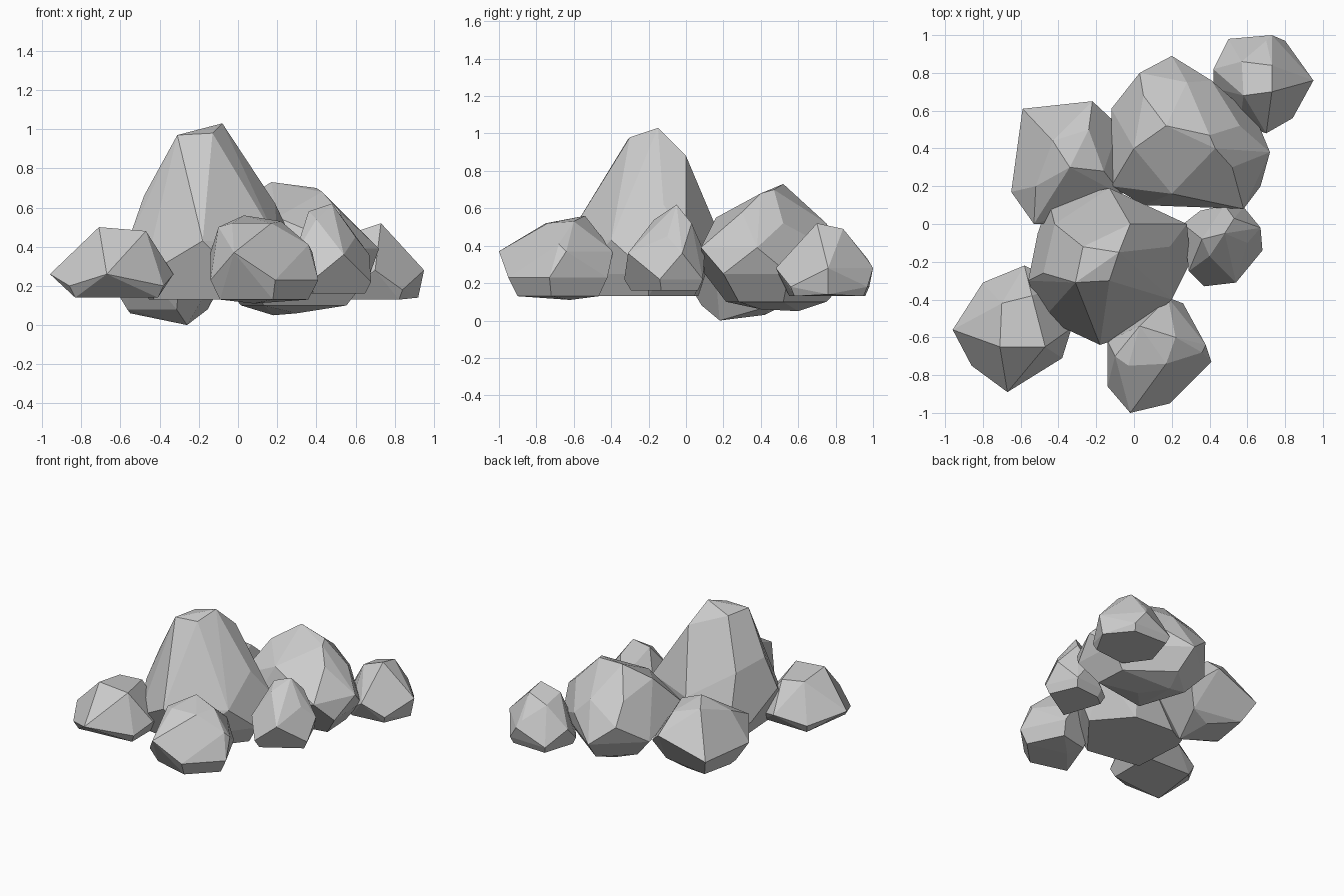
import bpy, bmesh, math


def rock(name, outline, mid, base, crown):
    """Faceted boulder: widest outline (zigzag heights), shrunken base ring, crown points."""
    n = len(outline)
    cx = sum(p[0] for p in outline) / n
    cy = sum(p[1] for p in outline) / n
    z, dz = mid
    scale, bz = base
    bm = bmesh.new()
    for i, (x, y) in enumerate(outline):
        bm.verts.new((x, y, z + (dz if i % 2 else -dz)))
        if i % 2 == 0:
            bm.verts.new((cx + (x - cx) * scale, cy + (y - cy) * scale, bz))
    for p in crown:
        bm.verts.new(p)
    hull = bmesh.ops.convex_hull(bm, input=bm.verts)
    junk = {g for g in hull["geom_interior"] + hull["geom_unused"]
            if isinstance(g, bmesh.types.BMVert)}
    bmesh.ops.delete(bm, geom=list(junk), context='VERTS')
    # merge nearly coplanar triangles into broad facets
    bmesh.ops.dissolve_limit(bm, angle_limit=math.radians(7), verts=bm.verts, edges=bm.edges)
    bmesh.ops.recalc_face_normals(bm, faces=bm.faces)
    me = bpy.data.meshes.new(name)
    bm.to_mesh(me)
    bm.free()
    ob = bpy.data.objects.new(name, me)
    bpy.context.collection.objects.link(ob)


# Tall central peak
rock("peak_rock",
     [(-.45, .12), (-.13, .19), (.05, .09), (.28, 0), (.30, -.20), (.20, -.40),
      (0, -.58), (-.18, -.64), (-.48, -.50), (-.56, -.30), (-.51, -.05)],
     (.34, .09), (.85, .13),
     [(-.08, -.15, 1.03), (-.13, -.30, .98), (-.31, -.31, .97), (-.27, -.12, .97),
      (-.02, 0, .88), (-.48, -.26, .66), (-.24, -.51, .64), (.03, -.42, .60),
      (.19, -.12, .62), (-.14, .08, .67), (-.42, 0, .62)])

# Broad boulder behind right
rock("back_boulder",
     [(.20, .89), (.03, .80), (-.12, .61), (-.12, .20), (.05, .10), (.58, .08),
      (.67, .20), (.72, .38), (.65, .55), (.41, .76)],
     (.32, .07), (.68, .10),
     [(.17, .52, .73), (.40, .47, .70), (.43, .40, .68), (.20, .16, .55),
      (0, .40, .62), (.52, .30, .58), (.28, .75, .52), (.05, .68, .54),
      (.56, .52, .52), (.18, .60, .05), (.30, .40, .06)])

# Boulder behind left, the lowest one
rock("left_boulder",
     [(-.59, .61), (-.22, .65), (-.08, .52), (-.06, .15), (-.30, 0), (-.53, 0),
      (-.65, .17)],
     (.28, .06), (.72, .08),
     [(-.34, .30, .55), (-.43, .44, .52), (-.24, .50, .47), (-.16, .28, .47),
      (-.52, .20, .44), (-.26, .18, 0), (-.30, .42, .03), (-.55, .25, .06)])

# Front left rock
rock("front_left_rock",
     [(-.86, -.75), (-.96, -.56), (-.80, -.31), (-.58, -.22), (-.38, -.32),
      (-.33, -.55), (-.38, -.71), (-.67, -.89)],
     (.23, .03), (.88, .14),
     [(-.71, -.65, .50), (-.47, -.65, .48), (-.70, -.42, .47), (-.54, -.38, .46),
      (-.88, -.58, .34)])

# Front rock
rock("front_rock",
     [(.19, -.95), (-.02, -1), (-.14, -.86), (-.14, -.62), (0, -.48), (.18, -.39),
      (.26, -.42), (.38, -.64), (.41, -.73)],
     (.30, .07), (.82, .13),
     [(-.10, -.70, .50), (.03, -.54, .56), (.22, -.60, .53), (.17, -.74, .52),
      (-.03, -.75, .52), (.36, -.68, .41), (.08, -.62, .11)])

# Small pointed rock on the right
rock("right_rock",
     [(.35, .07), (.48, .10), (.58, .09), (.67, -.02), (.68, -.14), (.54, -.31),
      (.37, -.33), (.29, -.25), (.26, 0)],
     (.29, .07), (.85, .16),
     [(.48, -.05, .62), (.36, -.08, .58), (.40, -.17, .54), (.53, .03, .52),
      (.60, -.10, .45)])

# Far back right rock
rock("far_rock",
     [(.42, .72), (.42, .82), (.50, .98), (.73, 1), (.80, .97), (.95, .76),
      (.84, .56), (.70, .48), (.56, .53)],
     (.23, .05), (.90, .13),
     [(.73, .70, .52), (.73, .84, .49), (.58, .68, .47), (.57, .86, .44),
      (.92, .76, .14), (.70, .97, .33)])
